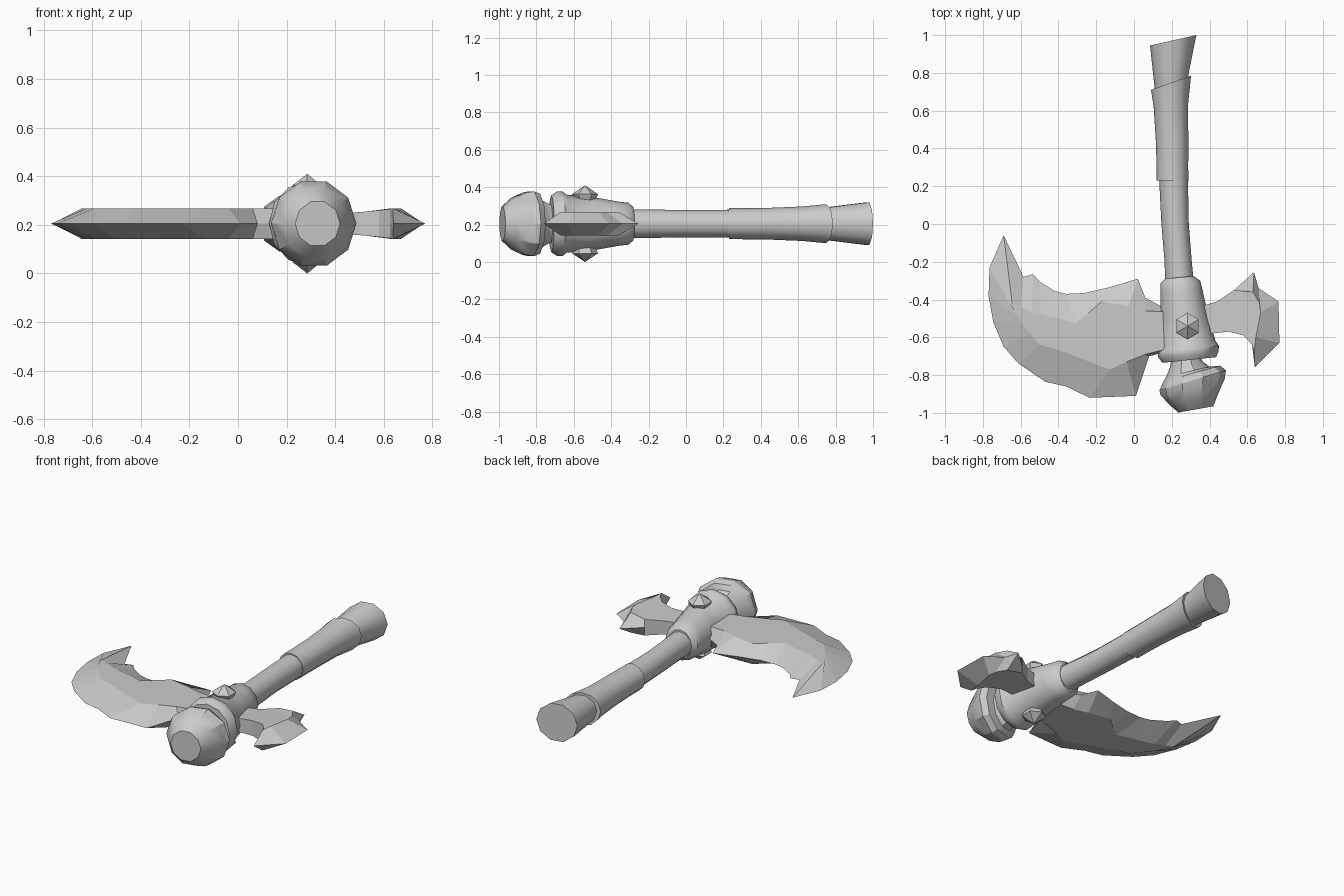
import bpy, bmesh, math
from mathutils import Vector

if "Cube" in bpy.data.objects:
    bpy.data.objects.remove(bpy.data.objects["Cube"])

ZC = 0.205  # mid-plane height of the axe


def finish(name, bm, smooth=None):
    bmesh.ops.recalc_face_normals(bm, faces=bm.faces)
    me = bpy.data.meshes.new(name)
    bm.to_mesh(me)
    bm.free()
    ob = bpy.data.objects.new(name, me)
    bpy.context.collection.objects.link(ob)
    if smooth:
        bpy.ops.object.select_all(action='DESELECT')
        ob.select_set(True)
        bpy.context.view_layer.objects.active = ob
        bpy.ops.object.shade_smooth_by_angle(angle=math.radians(smooth))
    return ob


def tube(name, rings, n=12, smooth=40):
    """Loft through tilted ellipses: (left x, left y, right x, right y, z radius)."""
    bm = bmesh.new()
    loops = []
    for lx, ly, rx, ry, rz in rings:
        c = Vector(((lx + rx) / 2, (ly + ry) / 2, ZC))
        h = Vector(((rx - lx) / 2, (ry - ly) / 2, 0))
        loops.append([bm.verts.new(c + h * math.cos(t) + Vector((0, 0, rz * math.sin(t))))
                      for t in (2 * math.pi * i / n for i in range(n))])
    for a, b in zip(loops, loops[1:]):
        for i in range(n):
            j = (i + 1) % n
            bm.faces.new((a[i], a[j], b[j], b[i]))
    bm.faces.new(loops[0])
    bm.faces.new(loops[-1])
    return finish(name, bm, smooth)


def blade(name, pairs):
    """Sharp outline on the mid-plane joined to a raised plateau on both sides."""
    bm = bmesh.new()
    n = len(pairs)
    edge = [bm.verts.new((p[0], p[1], ZC)) for p in pairs]
    for s in (1, -1):
        top = [bm.verts.new((p[2], p[3], ZC + s * p[4])) for p in pairs]
        for i in range(n):
            j = (i + 1) % n
            bm.faces.new((edge[i], edge[j], top[j], top[i]))
        bmesh.ops.triangulate(bm, faces=[bm.faces.new(top)])
    return finish(name, bm)


# Handle shaft, grip sleeve and flared butt
tube("shaft", [(.165, -.32, .318, -.32, .078), (.162, -.2, .306, -.2, .076),
               (.145, 0, .29, 0, .073), (.132, .26, .285, .26, .075)])
tube("grip", [(.12, .23, .288, .228, .083), (.12, .3, .287, .3, .083),
              (.115, .45, .288, .45, .085), (.104, .62, .285, .62, .092),
              (.09, .71, .302, .785, .104)])
tube("butt", [(.115, .68, .285, .74, .085), (.107, .74, .29, .8, .094),
              (.095, .85, .31, .9, .108), (.085, .945, .33, 1.0, .12)], n=10)

# Socket that holds the blades, flaring into a band
tube("socket", [(.165, -.29, .315, -.275, .09), (.14, -.315, .35, -.3, .112),
                (.139, -.36, .365, -.36, .118), (.139, -.5, .397, -.5, .143),
                (.145, -.655, .432, -.62, .155), (.128, -.675, .45, -.645, .173),
                (.128, -.705, .447, -.675, .172), (.15, -.735, .435, -.705, .152)])

# Tilted knob at the head end
tube("head_knob", [(.2, -.7, .35, -.7, .1), (.19, -.76, .365, -.73, .115),
                   (.17, -.81, .4, -.755, .135), (.155, -.835, .455, -.75, .168),
                   (.135, -.88, .487, -.775, .182), (.14, -.905, .48, -.82, .175),
                   (.185, -.955, .445, -.9, .145), (.235, -.998, .42, -.965, .095)],
     n=10, smooth=30)

# Faceted rivets on both broad sides
for s, side in ((1, "top"), (-1, "bottom")):
    bm = bmesh.new()
    tip = bm.verts.new((.285, -.54, ZC + s * .205))
    mid, base = [], []
    for i in range(6):
        t = math.pi * (i / 3 + .5)
        x, y = math.cos(t), math.sin(t)
        mid.append(bm.verts.new((.283 + .068 * x, -.54 + .07 * y, ZC + s * .158)))
        base.append(bm.verts.new((.283 + .045 * x, -.54 + .045 * y, ZC + s * .11)))
    for i in range(6):
        j = (i + 1) % 6
        bm.faces.new((mid[i], mid[j], tip))
        bm.faces.new((base[i], base[j], mid[j], mid[i]))
    bm.faces.new(base)
    finish("rivet_" + side, bm)

# Large crescent blade: outline point, plateau point
H = .063
crescent = [
    ((.18, -.455), (.18, -.465)), ((.06, -.39), (.06, -.46)),
    ((.02, -.29), (-.03, -.435)), ((-.13, -.335), (-.17, -.41)),
    ((-.26, -.365), (-.24, -.47)), ((-.36, -.37), (-.31, -.525)),
    ((-.42, -.355), (-.4, -.5)), ((-.5, -.305), (-.49, -.48)),
    ((-.535, -.265), (-.54, -.465)), ((-.585, -.28), (-.6, -.44)),
    ((-.69, -.06), (-.645, -.42)), ((-.765, -.23), (-.64, -.45)),
    ((-.77, -.38), (-.62, -.485)), ((-.745, -.52), (-.59, -.53)),
    ((-.69, -.65), (-.55, -.58)), ((-.61, -.74), (-.5, -.64)),
    ((-.47, -.835), (-.42, -.66)), ((-.36, -.86), (-.31, -.7)),
    ((-.235, -.92), (-.13, -.77)), ((.01, -.91), (-.04, -.73)),
    ((.08, -.7), (.06, -.69)), ((.18, -.675), (.18, -.66))]
blade("crescent_blade", [(*o, *p, H) for o, p in crescent])

# Small rear blade: square-sided neck flaring to a bevelled edge
neck_top = [(.34, -.44, .04), (.44, -.41, .042), (.53, -.35, .05)]
neck_low = [(.625, -.64, .06), (.58, -.59, .055), (.5, -.57, .047), (.36, -.585, .04)]
bit = [(.635, -.255, .63, -.36, H), (.66, -.34, .665, -.42, H),
       (.765, -.41, .67, -.47, H), (.77, -.63, .645, -.6, H),
       (.64, -.76, .637, -.67, H)]
flat = lambda pts: [(x, y, x, y, h) for x, y, h in pts]
blade("rear_blade", flat(neck_top) + bit + flat(neck_low))
